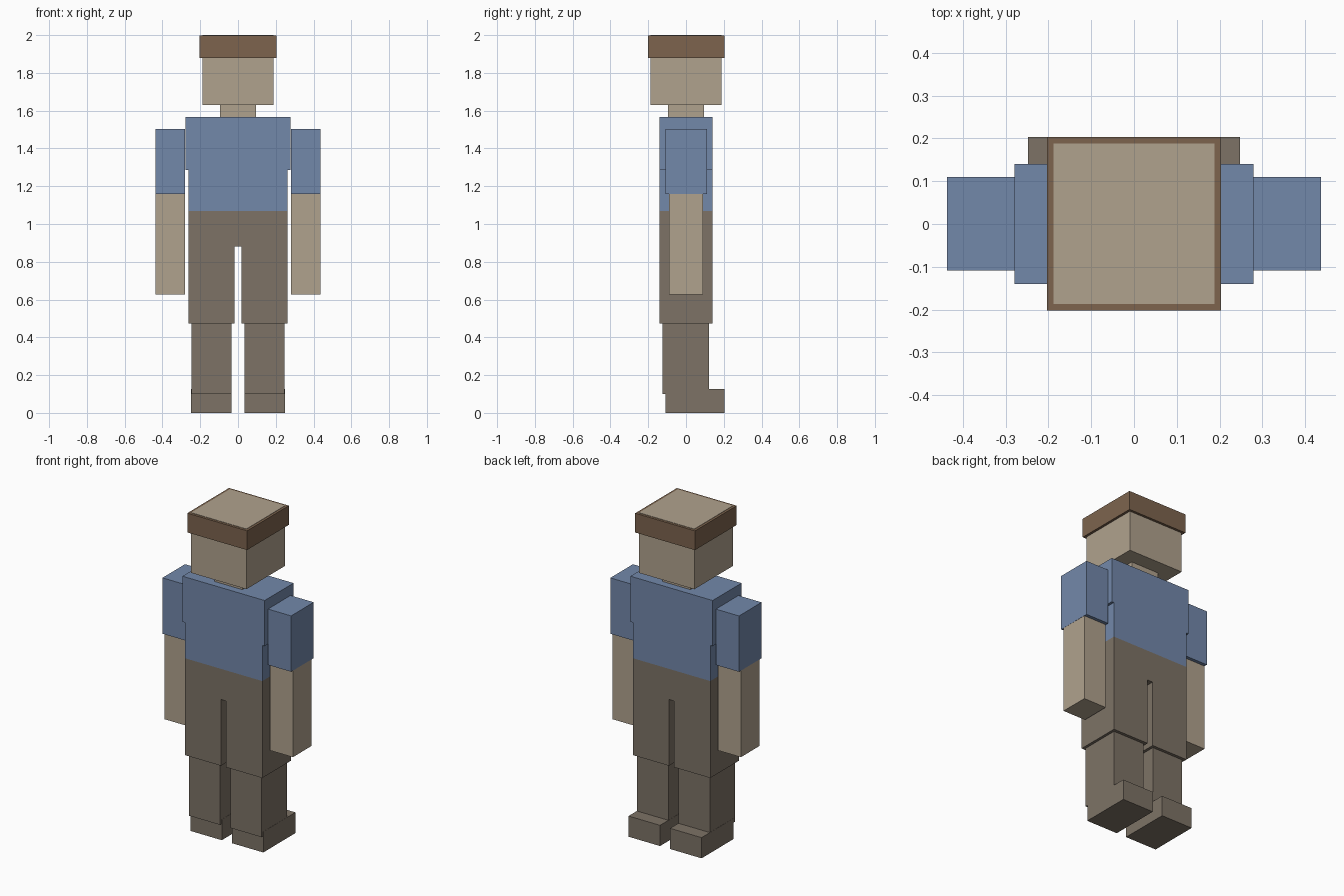
import bpy, bmesh

if "Cube" in bpy.data.objects:
    bpy.data.objects.remove(bpy.data.objects["Cube"])


def material(name, r, g, b):
    m = bpy.data.materials.new(name)
    m.diffuse_color = (r, g, b, 1)
    m.use_nodes = True
    m.node_tree.nodes["Principled BSDF"].inputs["Base Color"].default_value = m.diffuse_color
    return m


SKIN = material("skin", 0.434, 0.361, 0.270)
BLUE = material("blue_shirt", 0.171, 0.246, 0.402)
HAIR = material("brown_hair", 0.205, 0.127, 0.076)
DARK = material("dark_trousers", 0.205, 0.171, 0.133)


def extrude_profile(name, mat, points, y0, y1):
    """Extrude an (x, z) outline from y0 to y1."""
    bm = bmesh.new()
    face = bm.faces.new([bm.verts.new((x, y0, z)) for x, z in points])
    ext = bmesh.ops.extrude_face_region(bm, geom=[face])
    verts = [v for v in ext["geom"] if isinstance(v, bmesh.types.BMVert)]
    bmesh.ops.translate(bm, verts=verts, vec=(0, y1 - y0, 0))
    bmesh.ops.recalc_face_normals(bm, faces=bm.faces)
    mesh = bpy.data.meshes.new(name)
    bm.to_mesh(mesh)
    bm.free()
    mesh.materials.append(mat)
    obj = bpy.data.objects.new(name, mesh)
    bpy.context.collection.objects.link(obj)
    return obj


def box(name, mat, x, y, z):
    return extrude_profile(name, mat, [(x[0], z[0]), (x[1], z[0]), (x[1], z[1]), (x[0], z[1])], *y)


def pair(name, mat, x, y, z):
    """Matching left and right boxes."""
    box(name + "_right", mat, x, y, z)
    box(name + "_left", mat, (-x[1], -x[0]), y, z)


def symmetric(half):
    """Complete a right-half outline with its mirror image."""
    return half + [(-x, z) for x, z in reversed(half)]


# Head, with the hair band wrapped round its top
box("head", SKIN, (-0.188, 0.188), (-0.187, 0.188), (1.63, 2.0))
box("hair", HAIR, (-0.203, 0.203), (-0.202, 0.203), (1.88, 1.998))
box("neck", SKIN, (-0.095, 0.095), (-0.094, 0.094), (1.55, 1.64))

# Shirt with wider chest, and trousers with a gap between the thighs
extrude_profile("shirt", BLUE, symmetric(
    [(0.263, 1.068), (0.263, 1.287), (0.279, 1.287), (0.279, 1.567)]), -0.14, 0.14)
extrude_profile("trousers", DARK, symmetric(
    [(0.018, 0.88), (0.018, 0.473), (0.263, 0.473), (0.263, 1.068)]), -0.14, 0.14)

# Arms
pair("sleeve", BLUE, (0.28, 0.437), (-0.109, 0.11), (1.16, 1.503))
pair("forearm", SKIN, (0.281, 0.436), (-0.09, 0.09), (0.628, 1.17))

# Lower legs and feet
pair("shin", DARK, (0.035, 0.247), (-0.125, 0.122), (0.1, 0.48))
pair("foot", DARK, (0.034, 0.248), (-0.109, 0.203), (0.0, 0.127))
